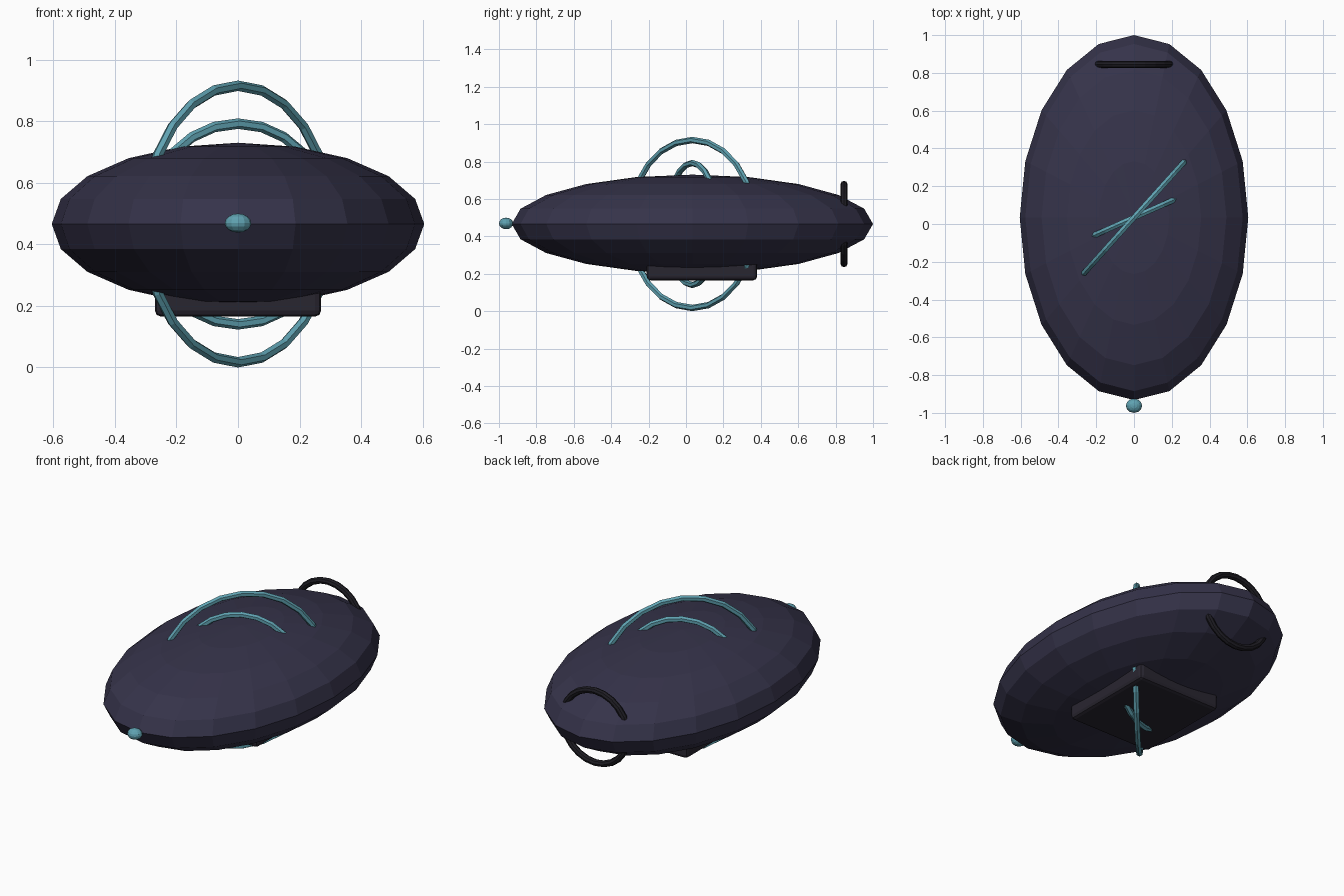
import bpy
from math import radians

if "Cube" in bpy.data.objects:
    bpy.data.objects.remove(bpy.data.objects["Cube"])

CY, CZ = 0.034, 0.466   # centre of the hull


def material(name, rgb):
    m = bpy.data.materials.new(name)
    m.diffuse_color = (*rgb, 1)
    m.use_nodes = True
    m.node_tree.nodes["Principled BSDF"].inputs["Base Color"].default_value = m.diffuse_color
    return m


HULL = material("dark_violet", (0.036, 0.033, 0.068))
BASE = material("dark_grey_violet", (0.022, 0.019, 0.030))
BLACK = material("near_black", (0.013, 0.012, 0.017))
TEAL = material("teal", (0.115, 0.36, 0.44))


def finish(name, mat):
    ob = bpy.context.object
    ob.name = name
    ob.data.materials.append(mat)
    return ob


def ellipsoid(name, loc, radii, seg, rings, mat):
    bpy.ops.mesh.primitive_uv_sphere_add(segments=seg, ring_count=rings, radius=1, location=loc)
    bpy.context.object.scale = radii
    bpy.ops.object.transform_apply(location=False, rotation=False, scale=True)
    return finish(name, mat)


def upright_ring(name, y, outer, minor, sides, turn, mat):
    bpy.ops.mesh.primitive_torus_add(
        major_segments=24, minor_segments=sides, major_radius=outer - minor,
        minor_radius=minor, location=(0, y, CZ), rotation=(radians(90), 0, radians(turn)))
    return finish(name, mat)


# Flattened low-poly hull and nose bead
ellipsoid("hull", (0, CY, CZ), (0.605, 0.966, 0.264), 20, 10, HULL)
ellipsoid("nose_light", (0, -0.962, CZ + 0.003), (0.043, 0.038, 0.031), 12, 8, TEAL)

# Crossed rings through the middle
upright_ring("large_ring", CY, 0.466, 0.017, 6, 48, TEAL)
upright_ring("small_ring", CY, 0.343, 0.017, 6, 24, TEAL)

# Ring around the tail
upright_ring("tail_ring", 0.845, 0.231, 0.019, 8, 0, BLACK)

# Bevelled keel box under the hull
bpy.ops.mesh.primitive_cube_add(size=1, location=(0, 0.085, 0.230))
bpy.context.object.scale = (0.54, 0.59, 0.13)
bpy.ops.object.transform_apply(location=False, rotation=False, scale=True)
keel = finish("keel_box", BASE)
bevel = keel.modifiers.new("edge_bevel", 'BEVEL')
bevel.width = 0.02
bevel.segments = 2
